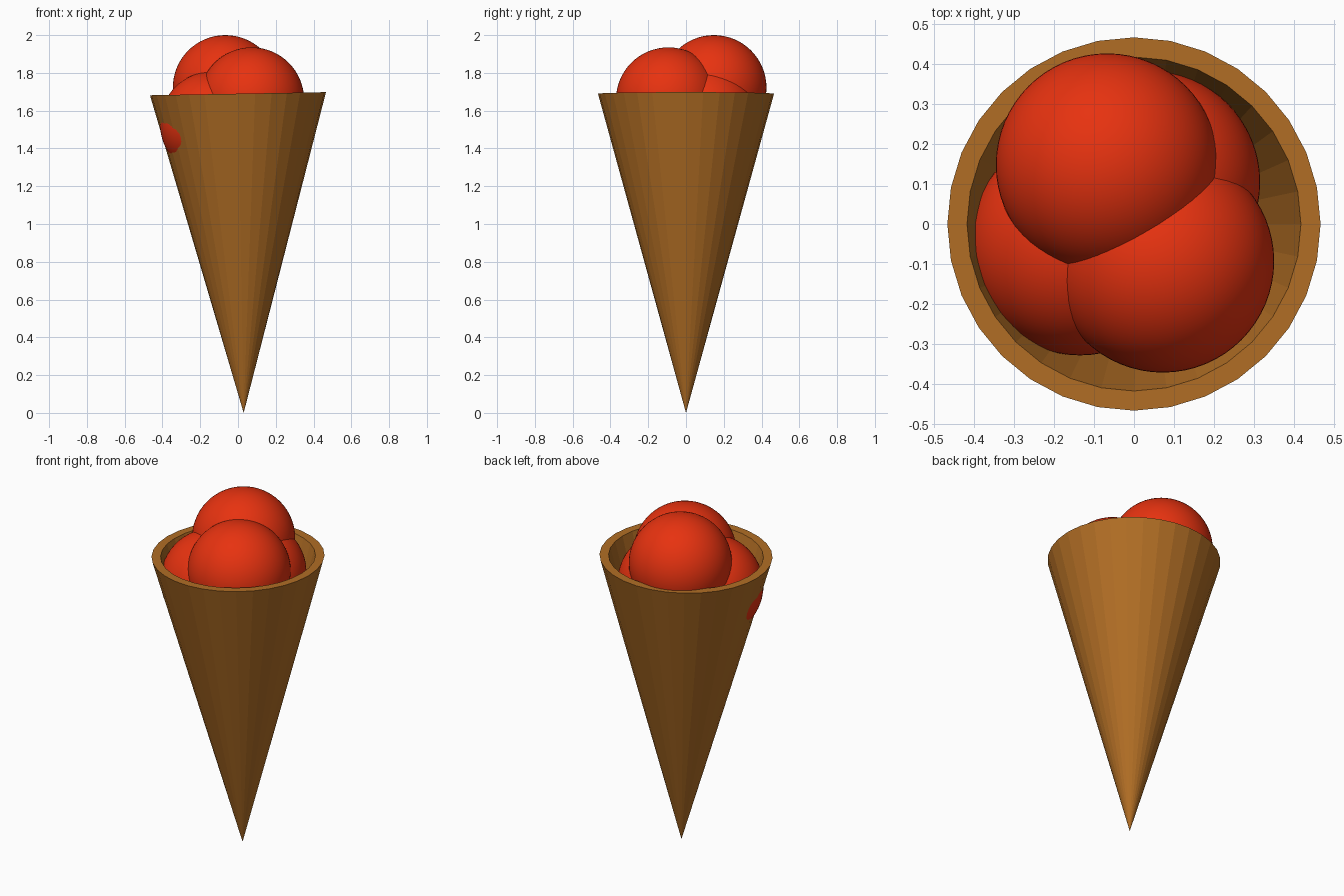
import bpy, bmesh, math
from mathutils import Matrix

if "Cube" in bpy.data.objects:
    bpy.data.objects.remove(bpy.data.objects["Cube"])


def material(name, rgb):
    m = bpy.data.materials.new(name)
    m.diffuse_color = (*rgb, 1)
    m.use_nodes = True
    m.node_tree.nodes["Principled BSDF"].inputs["Base Color"].default_value = m.diffuse_color
    return m


waffle = material("waffle brown", (0.44, 0.155, 0.018))
red = material("scoop red", (0.80, 0.032, 0.005))


def add_object(name, bm, mat, smooth):
    me = bpy.data.meshes.new(name)
    bmesh.ops.recalc_face_normals(bm, faces=bm.faces)
    for f in bm.faces:
        f.smooth = smooth
    bm.to_mesh(me)
    bm.free()
    me.materials.append(mat)
    ob = bpy.data.objects.new(name, me)
    bpy.context.collection.objects.link(ob)
    return ob


# Hollow cone: outer tip, outer rim, inner rim, inner tip, spun in 32 sides
profile = [(0, 0), (0.466, 1.69), (0.417, 1.69), (0, 0.18)]
bm = bmesh.new()
pts = [bm.verts.new((r, 0, z)) for r, z in profile]
edges = [bm.edges.new(pair) for pair in zip(pts, pts[1:])]
bmesh.ops.spin(bm, geom=pts + edges, cent=(0, 0, 0), axis=(0, 0, 1),
               angle=math.tau, steps=32, use_duplicate=False)
bmesh.ops.remove_doubles(bm, verts=bm.verts, dist=0.0005)
# the cone leans slightly towards -x
bm.transform(Matrix.Translation((0.03, 0, 0)) @ Matrix.Rotation(math.radians(-1.02), 4, 'Y'))
add_object("cone", bm, waffle, False)

# Four equal scoops piled in the cone; the left one pokes through the wall
scoops = {
    "top_scoop": (-0.067, 0.148, 1.722),
    "front_scoop": (0.072, -0.093, 1.657),
    "left_scoop": (-0.135, -0.05, 1.53),
    "back_scoop": (0.037, 0.105, 1.565),
}
for name, centre in scoops.items():
    bm = bmesh.new()
    bmesh.ops.create_uvsphere(bm, u_segments=64, v_segments=32, radius=0.278)
    ob = add_object(name, bm, red, True)
    ob.location = centre
